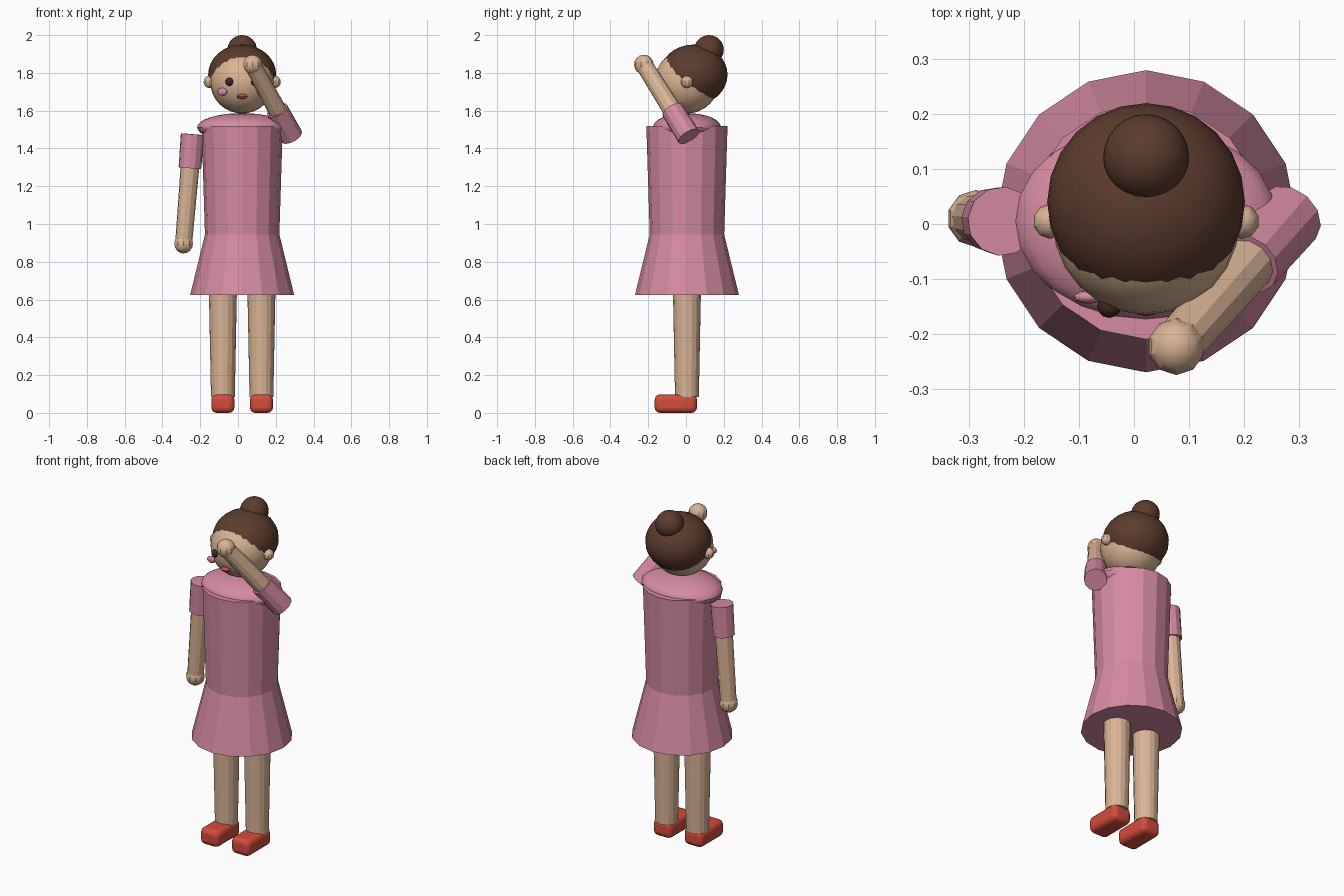
import bpy
from mathutils import Vector

cube = bpy.data.objects.get("Cube")
if cube:
    bpy.data.objects.remove(cube, do_unlink=True)

CX, CY = 0.022, 0.005   # body axis


def material(name, rgb):
    m = bpy.data.materials.new(name)
    m.use_nodes = True
    m.diffuse_color = (*rgb, 1)
    m.node_tree.nodes["Principled BSDF"].inputs["Base Color"].default_value = (*rgb, 1)
    return m


PINK = material("dress_pink", (0.67, 0.26, 0.36))
SKIN = material("skin", (0.70, 0.46, 0.30))
HAIR = material("hair_brown", (0.107, 0.045, 0.026))
RED = material("shoe_red", (0.65, 0.07, 0.045))
DARK = material("eye_dark", (0.05, 0.022, 0.014))


def finish(name, mat, smooth=False):
    ob = bpy.context.object
    ob.name = name
    ob.data.materials.append(mat)
    if smooth:
        bpy.ops.object.transform_apply(location=False, rotation=False, scale=True)
        bpy.ops.object.shade_smooth_by_angle()
    return ob


def ball(name, mat, loc, size, segs=24, rings=16):
    bpy.ops.mesh.primitive_uv_sphere_add(segments=segs, ring_count=rings, radius=1, location=loc)
    bpy.context.object.scale = size
    return finish(name, mat, smooth=True)


def limb(name, mat, start, end, r1, r2, sides=16):
    """Tapered cylinder from start (radius r1) to end (radius r2)."""
    a, b = Vector(start), Vector(end)
    bpy.ops.mesh.primitive_cone_add(vertices=sides, radius1=r1, radius2=r2,
                                    depth=(b - a).length, location=(a + b) / 2)
    bpy.context.object.rotation_euler = (b - a).to_track_quat('Z', 'Y').to_euler()
    return finish(name, mat)


def arm(side, shoulder, hand):
    """Short sleeve, bare forearm and round hand on one straight line."""
    a, b = Vector(shoulder), Vector(hand)
    cuff = a + (b - a).normalized() * 0.18
    limb(side + "_sleeve", PINK, a, cuff, 0.063, 0.06, 12)
    limb(side + "_forearm", SKIN, cuff - (b - a) * 0.05, b, 0.05, 0.045, 12)
    ball(side + "_hand", SKIN, b, (0.052,) * 3, 10, 8)


# Dress
limb("skirt", PINK, (CX, CY, 0.625), (CX, CY, 0.945), 0.275, 0.197)
limb("bodice", PINK, (CX, CY, 0.945), (CX, CY, 1.52), 0.197, 0.215)
ball("shoulders", PINK, (CX, CY, 1.512), (0.238, 0.18, 0.075))

# Head and hair
ball("head", SKIN, (CX, CY, 1.755), (0.17,) * 3)
ball("hair_cap", HAIR, (CX, 0.04, 1.79), (0.18, 0.18, 0.16))
ball("hair_bun", HAIR, (CX, 0.122, 1.922), (0.078,) * 3)
ball("mouth", RED, (CX, -0.148, 1.675), (0.028, 0.02, 0.013), 12, 8)

# Paired parts
for side, s in (("right", -1), ("left", 1)):
    ball(side + "_ear", SKIN, (CX + s * 0.174, CY, 1.752), (0.032,) * 3, 10, 8)
    ball(side + "_eye", DARK, (CX + s * 0.067, -0.149, 1.753), (0.022,) * 3, 12, 8)
    ball(side + "_cheek", PINK, (CX + s * 0.105, -0.133, 1.7), (0.027, 0.012, 0.02), 12, 8)
    x = CX + s * 0.102
    limb(side + "_leg", SKIN, (x, CY, 0.085), (x, CY, 0.64), 0.063, 0.074)
    bpy.ops.mesh.primitive_cube_add(size=1, location=(x, -0.054, 0.049))
    bpy.context.object.scale = (0.122, 0.224, 0.098)
    shoe = finish(side + "_shoe", RED, smooth=True)
    bevel = shoe.modifiers.new("rounded_edges", 'BEVEL')
    bevel.width = 0.028
    bevel.segments = 3

# Arms: one hanging, one raised to the face
arm("right", (-0.24, CY, 1.475), (-0.288, 0.01, 0.896))
arm("left", (0.283, 0.014, 1.464), (0.077, -0.223, 1.844))
